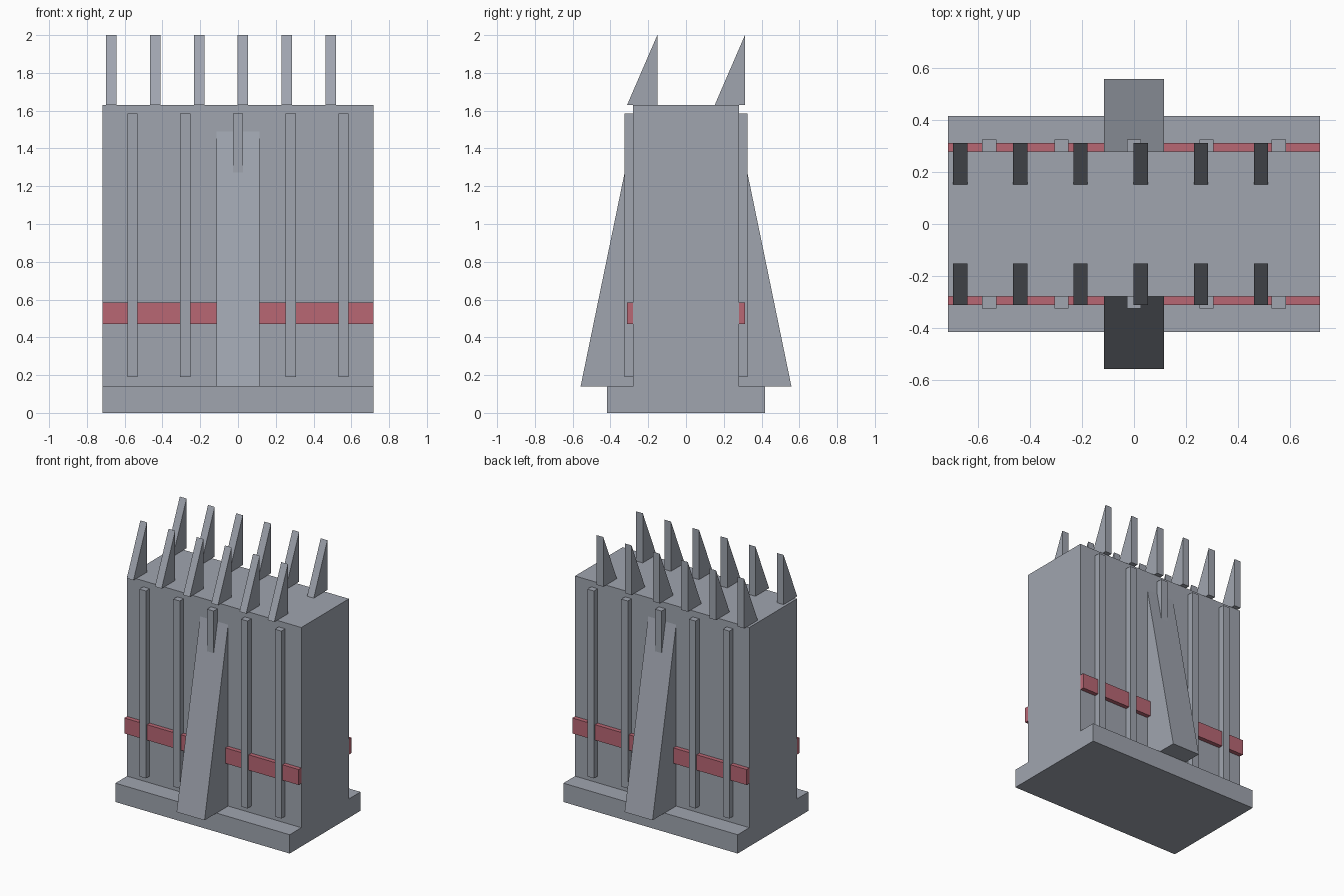
import bpy

# Remove the default cube
cube = bpy.data.objects.get("Cube")
if cube:
    bpy.data.objects.remove(cube, do_unlink=True)


def make_material(name, colour):
    mat = bpy.data.materials.new(name)
    mat.use_nodes = True
    mat.diffuse_color = colour
    mat.node_tree.nodes["Principled BSDF"].inputs["Base Color"].default_value = colour
    return mat


STONE = make_material("stone grey", (0.35, 0.376, 0.43, 1))
RED = make_material("band red", (0.48, 0.135, 0.175, 1))


def prism(name, profile, x, width, mat):
    """Extrude a (y, z) outline, anticlockwise seen from +x, across x."""
    n = len(profile)
    verts = [(x + s * width / 2, y, z) for s in (-1, 1) for y, z in profile]
    faces = [tuple(reversed(range(n))), tuple(range(n, 2 * n))]
    for i in range(n):
        j = (i + 1) % n
        faces.append((i, j, j + n, i + n))
    mesh = bpy.data.meshes.new(name)
    mesh.from_pydata(verts, [], faces)
    mesh.materials.append(mat)
    obj = bpy.data.objects.new(name, mesh)
    bpy.context.collection.objects.link(obj)
    return obj


def block(name, x, width, y0, y1, z0, z1, mat=STONE):
    return prism(name, [(y0, z0), (y1, z0), (y1, z1), (y0, z1)], x, width, mat)


LENGTH = 1.435
WALL_Y = 0.28
BASE_TOP = 0.14
WALL_TOP = 1.63

# Plinth and main wall
block("base", 0, LENGTH, -0.417, 0.417, 0, BASE_TOP)
block("wall", 0, LENGTH, -WALL_Y, WALL_Y, BASE_TOP, WALL_TOP)

for side, label in ((-1, "front"), (1, "back")):
    # Painted band along the face
    y0, y1 = sorted((side * WALL_Y, side * 0.312))
    block(label + "_band", 0, LENGTH, y0, y1, 0.47, 0.585, RED)

    # Upright ribs
    y0, y1 = sorted((side * WALL_Y, side * 0.325))
    for i in range(5):
        block(f"{label}_rib_{i + 1}", (i - 2) * 0.279, 0.054, y0, y1, 0.19, 1.585)

    # Sloping central buttress
    outline = [(side * WALL_Y, BASE_TOP), (side * 0.558, BASE_TOP), (side * WALL_Y, 1.49)]
    if side < 0:
        outline.reverse()
    prism(label + "_buttress", outline, 0, 0.23, STONE)

    # Row of spikes, all leaning the same way
    y0 = side * 0.232 - 0.08
    y1 = y0 + 0.16
    for i in range(6):
        prism(f"{label}_spike_{i + 1}", [(y0, WALL_TOP), (y1, WALL_TOP), (y1, 2.0)],
              -0.67 + i * 0.232, 0.055, STONE)
